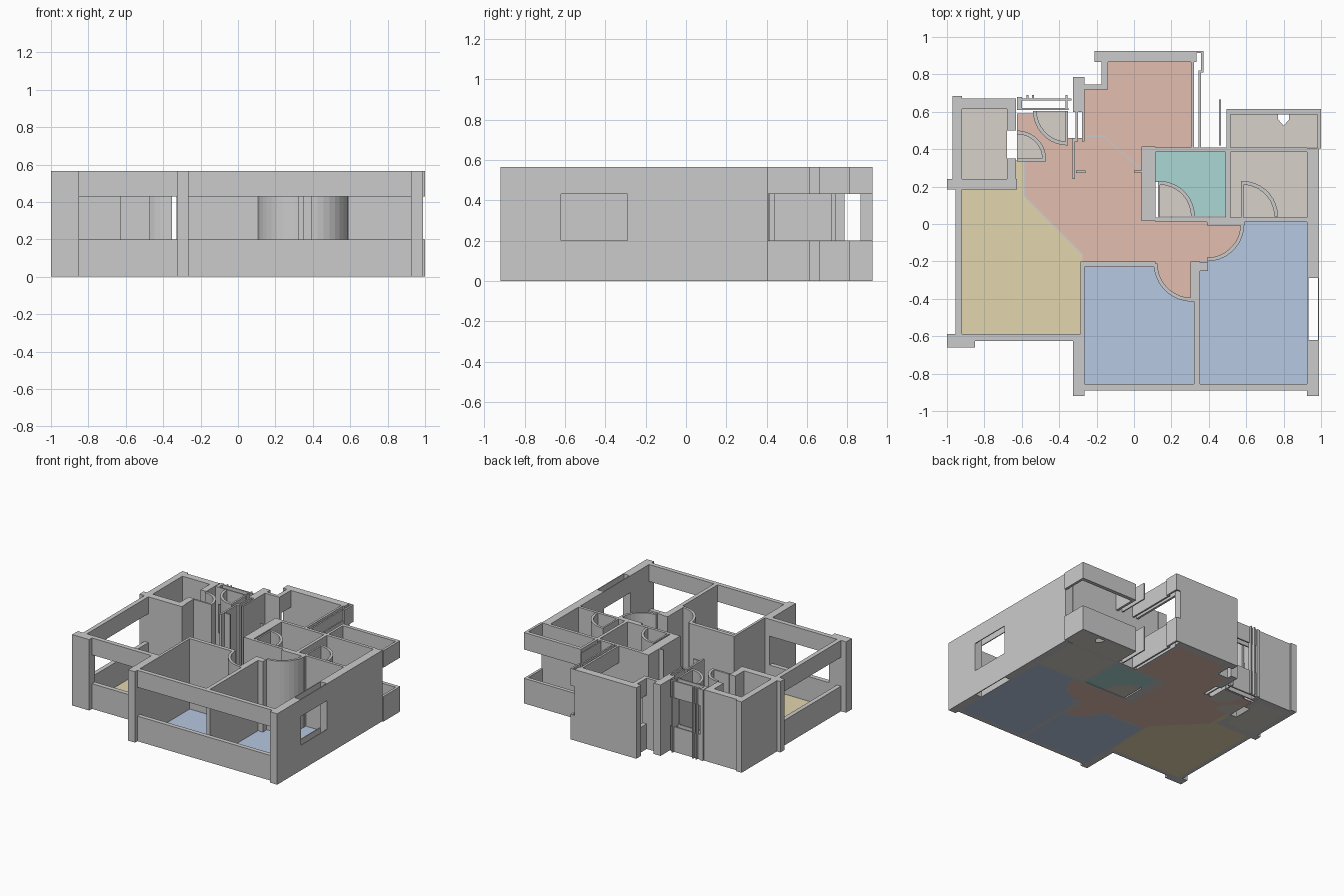
import bpy, bmesh, math

if "Cube" in bpy.data.objects:
    bpy.data.objects.remove(bpy.data.objects["Cube"])

H, SILL, HEAD = 0.565, 0.20, 0.43      # wall top, window sill, window head
FT = 0.004                             # floor thickness
SOLID = [(0, H)]
BANDS = [(0, SILL), (HEAD, H)]         # wall with an open window strip


def finish(name, bm, color=None):
    bmesh.ops.recalc_face_normals(bm, faces=bm.faces)
    me = bpy.data.meshes.new(name)
    bm.to_mesh(me)
    bm.free()
    ob = bpy.data.objects.new(name, me)
    bpy.context.collection.objects.link(ob)
    if color:
        mat = bpy.data.materials.get(color[0]) or bpy.data.materials.new(color[0])
        mat.diffuse_color = (*color[1], 1)
        mat.use_nodes = True
        mat.node_tree.nodes["Principled BSDF"].inputs["Base Color"].default_value = mat.diffuse_color
        me.materials.append(mat)
    return ob


def prism(bm, pts, z0, z1):
    face = bm.faces.new([bm.verts.new((x, y, z0)) for x, y in pts])
    top = bmesh.ops.extrude_face_region(bm, geom=[face], use_keep_orig=True)
    bmesh.ops.translate(bm, vec=(0, 0, z1 - z0),
                        verts=[g for g in top["geom"] if isinstance(g, bmesh.types.BMVert)])


def rect(x0, y0, x1, y1):
    return [(x0, y0), (x1, y0), (x1, y1), (x0, y1)]


def walls(name, rects, levels=SOLID):
    bm = bmesh.new()
    for r in rects:
        for z0, z1 in levels:
            prism(bm, rect(*r), z0, z1)
    return finish(name, bm)


def arc(c, r, a0, a1, n=9):
    return [(c[0] + r * math.cos(math.radians(a0 + (a1 - a0) * i / n)),
             c[1] + r * math.sin(math.radians(a0 + (a1 - a0) * i / n))) for i in range(n + 1)]


def door_swing(name, c, r, a0, a1):
    bm = bmesh.new()
    prism(bm, arc(c, r, a0, a1) + arc(c, r - 0.02, a1, a0), 0, H)
    return finish(name, bm)


def floor(name, pts, color):
    bm = bmesh.new()
    prism(bm, pts, 0, FT)
    return finish(name, bm, color)


# Service room at the back left
walls("service_room_walls", [
    (-.97, .19, -.92, .685), (-.92, .615, -.63, .67), (-1, .185, -.625, .24),
    (-.68, .50, -.63, .615), (-.68, .24, -.63, .35)])

# Corner posts
walls("corner_posts", [
    (-1, -.66, -.85, -.588), (-.325, -.92, -.265, -.588),
    (.925, -.92, .99, -.62), (-.325, .60, -.265, .785)])

# Window walls: sill band and head band
walls("living_window_walls", [(-.955, -.59, -.92, .19), (-.85, -.625, -.325, -.588)], BANDS)
walls("bedroom_window_wall", [(-.265, -.89, .925, -.855)], BANDS)
walls("dining_window_walls", [
    (-.175, .74, -.14, .87), (.305, .40, .322, .87), (.345, .41, .357, .82),
    (.357, .81, .372, .925), (.335, .915, .372, .925), (.455, .42, .465, .665)], BANDS)
walls("balcony_window_walls", [
    (.495, .585, 1.0, .615), (.98, .405, 1.0, .585), (.495, .405, .515, .585)], BANDS)
walls("entrance_frame_rails", [(-.62, .66, -.335, .672), (-.61, .61, -.35, .62)], BANDS)
walls("entrance_frame_posts", [
    (-.625, .61, -.60, .68), (-.575, .66, -.565, .69), (-.545, .66, -.535, .69),
    (-.365, .61, -.355, .69)])

# Right outer wall, hollow around its window
walls("right_outer_wall", [(.925, -.29, .99, .405), (.925, -.855, .935, -.62)])
walls("right_window_skins", [(.925, -.62, .932, -.29), (.983, -.62, .99, -.29)], BANDS)

# Bedroom partitions
walls("bedroom_partitions", [
    (-.285, -.59, -.265, -.20), (-.265, -.23, .115, -.20), (.32, -.855, .352, -.20),
    (.352, -.25, .395, -.205)])

# Bathroom core
walls("bathroom_walls", [
    (.04, .015, .115, .415), (.115, .385, .925, .41),
    (.49, .035, .515, .385), (.115, .012, .925, .035)])

# Dining bay and hall partitions
walls("dining_walls", [(-.21, .865, .335, .925), (-.265, .72, -.14, .745)])
walls("hall_partitions", [
    (-.277, .44, -.265, .60), (-.312, .45, -.30, .60), (-.33, .24, -.315, .46),
    (-.315, .44, -.30, .46), (-.31, .273, -.26, .285), (0, .275, .04, .285)])

# Doors: open leaf plus extruded swing arc
D1, D2, D3 = (.31, -.21), (.39, 0), (.135, .04)
D4, D5, D6 = (.58, .04), (-.355, .605), (-.625, .345)
swings = [("bedroom_one", D1, .205, 180, 270), ("bedroom_two", D2, .20, 270, 360),
          ("bathroom_one", D3, .19, 0, 90), ("bathroom_two", D4, .19, 0, 90),
          ("entrance", D5, .185, 180, 270), ("service", D6, .155, 0, 90)]
for n, c, r, a0, a1 in swings:
    door_swing(n + "_door_swing", c, r, a0, a1)
walls("door_leaves", [
    (.302, -.415, .32, -.20), (.39, -.008, .59, .012), (.127, .035, .14, .23),
    (.572, .035, .585, .23), (-.367, .42, -.352, .605), (-.625, .335, -.47, .35)])

# Coloured floors
PINK = ("hall_floor", (.76, .51, .43))
SAND = ("living_floor", (.76, .67, .43))
BLUE = ("bedroom_floor", (.47, .58, .76))
TEAL = ("bathroom_floor", (.41, .68, .66))
GREY = ("service_floor", (.68, .64, .58))
floor("living_floor", [(-.92, -.59), (-.275, -.59), (-.275, -.16), (-.585, .15), (-.585, .34),
                       (-.63, .34), (-.63, .185), (-.92, .185)], SAND)
floor("hall_floor", [(-.585, .15), (-.275, -.16), (-.275, -.205)]
      + arc(D1, .20, 180, 270) + [(.31, -.205)] + arc(D2, .195, 270, 360)
      + [(.58, .015), (.04, .015), (.04, .40), (.305, .40), (.305, .865), (-.14, .865),
         (-.14, .72), (-.265, .72), (-.265, .46), (-.315, .46), (-.355, .46)]
      + arc(D5, .18, 270, 180)[:-1] + [(-.535, .59), (-.625, .59)]
      + arc(D6, .15, 90, 0) + [(-.585, .345)], PINK)
floor("bedroom_one_floor", [(-.265, -.855), (.32, -.855), (.32, -.41)]
      + arc(D1, .20, 270, 180) + [(.11, -.23), (-.265, -.23)], BLUE)
floor("bedroom_two_floor", [(.35, -.855), (.925, -.855), (.925, .015), (.59, .015)]
      + arc(D2, .195, 360, 270) + [(.35, -.2)], BLUE)
floor("bathroom_one_floor", arc(D3, .185, 0, 90)[::-1]
      + [(.49, .04), (.49, .385), (.115, .385), (.115, .225)], TEAL)
floor("bathroom_two_floor", rect(.515, .035, .925, .385), GREY)
floor("service_room_floor", rect(-.92, .24, -.68, .615), GREY)
floor("balcony_floor", [(.515, .41), (.98, .41), (.98, .585), (.83, .585), (.83, .56),
                        (.80, .525), (.77, .56), (.77, .585), (.515, .585)], GREY)
for n, c, r, a0, a1 in (swings[2], swings[4], swings[5]):
    floor(n + "_swing_floor", [c] + arc(c, r - .005, a0, a1), GREY)


# Low threshold lines where floor finishes meet
def strip(name, path, w=.004, h=.01):
    bm = bmesh.new()
    for (x0, y0), (x1, y1) in zip(path, path[1:]):
        d = math.hypot(x1 - x0, y1 - y0)
        nx, ny = -(y1 - y0) / d * w, (x1 - x0) / d * w
        prism(bm, [(x0 - nx, y0 - ny), (x1 - nx, y1 - ny),
                   (x1 + nx, y1 + ny), (x0 + nx, y0 + ny)], 0, h)
    finish(name, bm)


strip("living_threshold", [(-.585, .335), (-.585, .15), (-.27, -.165)])
strip("dining_threshold", [(-.26, .47), (-.165, .47), (.035, .295)])
